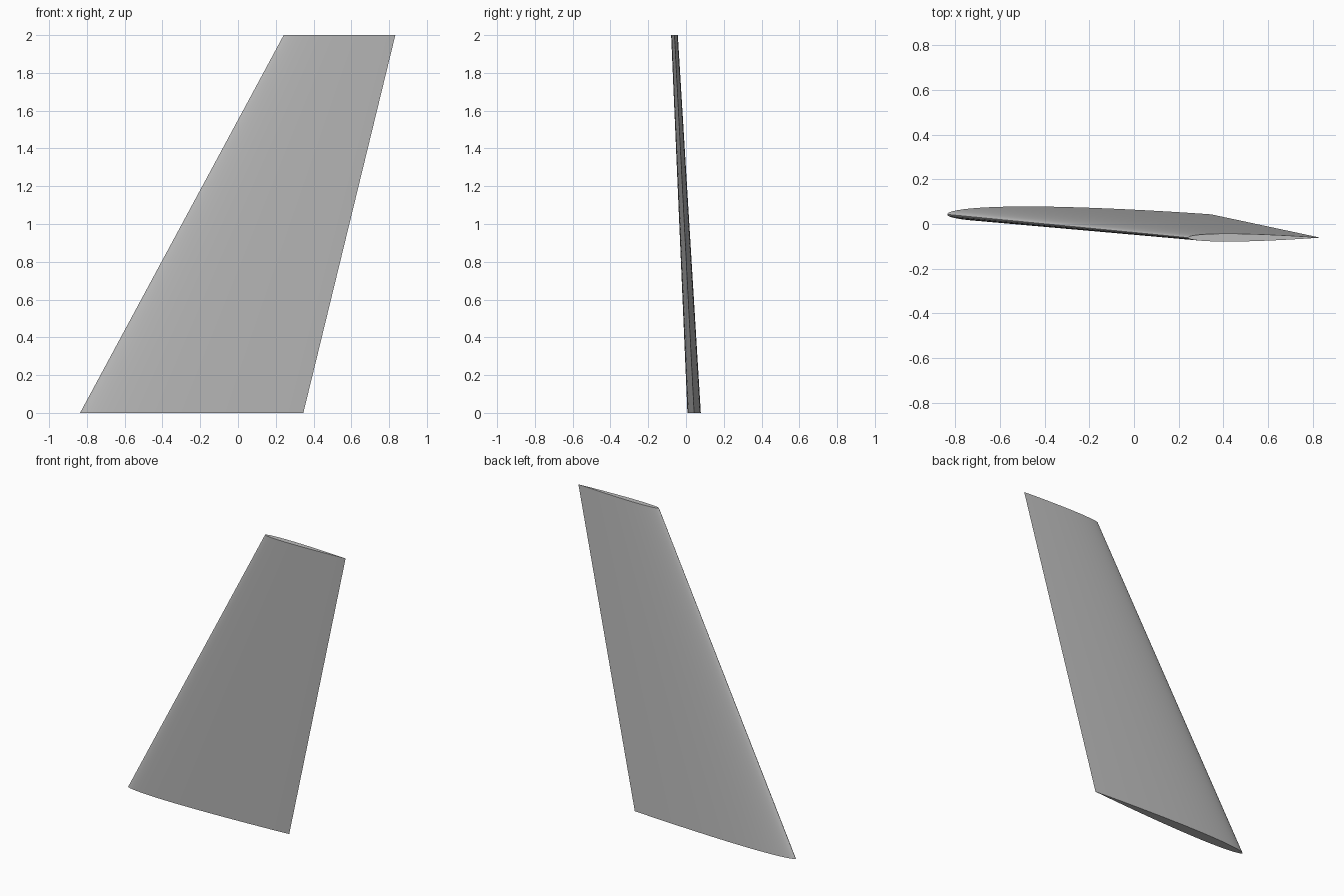
import bpy, bmesh, math

if "Cube" in bpy.data.objects:
    bpy.data.objects.remove(bpy.data.objects["Cube"], do_unlink=True)

# Plain grey finish
grey = bpy.data.materials.new("light_grey")
grey.use_nodes = True
colour = (0.5, 0.5, 0.5, 1)
grey.diffuse_color = colour
grey.node_tree.nodes["Principled BSDF"].inputs["Base Color"].default_value = colour

STEPS = 32
THICKNESS = 0.06


def half_thickness(t):
    """Symmetric aerofoil half thickness at chord fraction t, closed at the tail."""
    return 5 * THICKNESS * (0.2969 * math.sqrt(t) - 0.126 * t - 0.3516 * t**2
                            + 0.2843 * t**3 - 0.1036 * t**4)


def section(bm, lead, chord, y, z):
    """One ring of vertices: tail, back side, nose, front side."""
    ring = []
    for i in range(2 * STEPS):
        a = math.pi * i / STEPS
        t = (1 + math.cos(a)) / 2
        side = 1 if i < STEPS else -1
        h = 0 if i == 0 else side * half_thickness(t)
        ring.append(bm.verts.new((lead + chord * t, y + chord * h, z)))
    return ring


# Swept, tapered blade lofted from root to tip
bm = bmesh.new()
root = section(bm, -0.836, 1.182, 0.043, 0)
tip = section(bm, 0.242, 0.591, -0.061, 2)
for i in range(len(root)):
    j = (i + 1) % len(root)
    bm.faces.new((root[i], root[j], tip[j], tip[i]))
bm.faces.new(root[::-1])
bm.faces.new(tip)
bmesh.ops.recalc_face_normals(bm, faces=bm.faces)

mesh = bpy.data.meshes.new("wing_blade")
bm.to_mesh(mesh)
bm.free()
mesh.materials.append(grey)
wing = bpy.data.objects.new("wing_blade", mesh)
bpy.context.collection.objects.link(wing)

# Smooth skin with crisp cap and tail edges
bpy.ops.object.select_all(action="DESELECT")
wing.select_set(True)
bpy.context.view_layer.objects.active = wing
bpy.ops.object.shade_smooth_by_angle(angle=math.radians(35))
